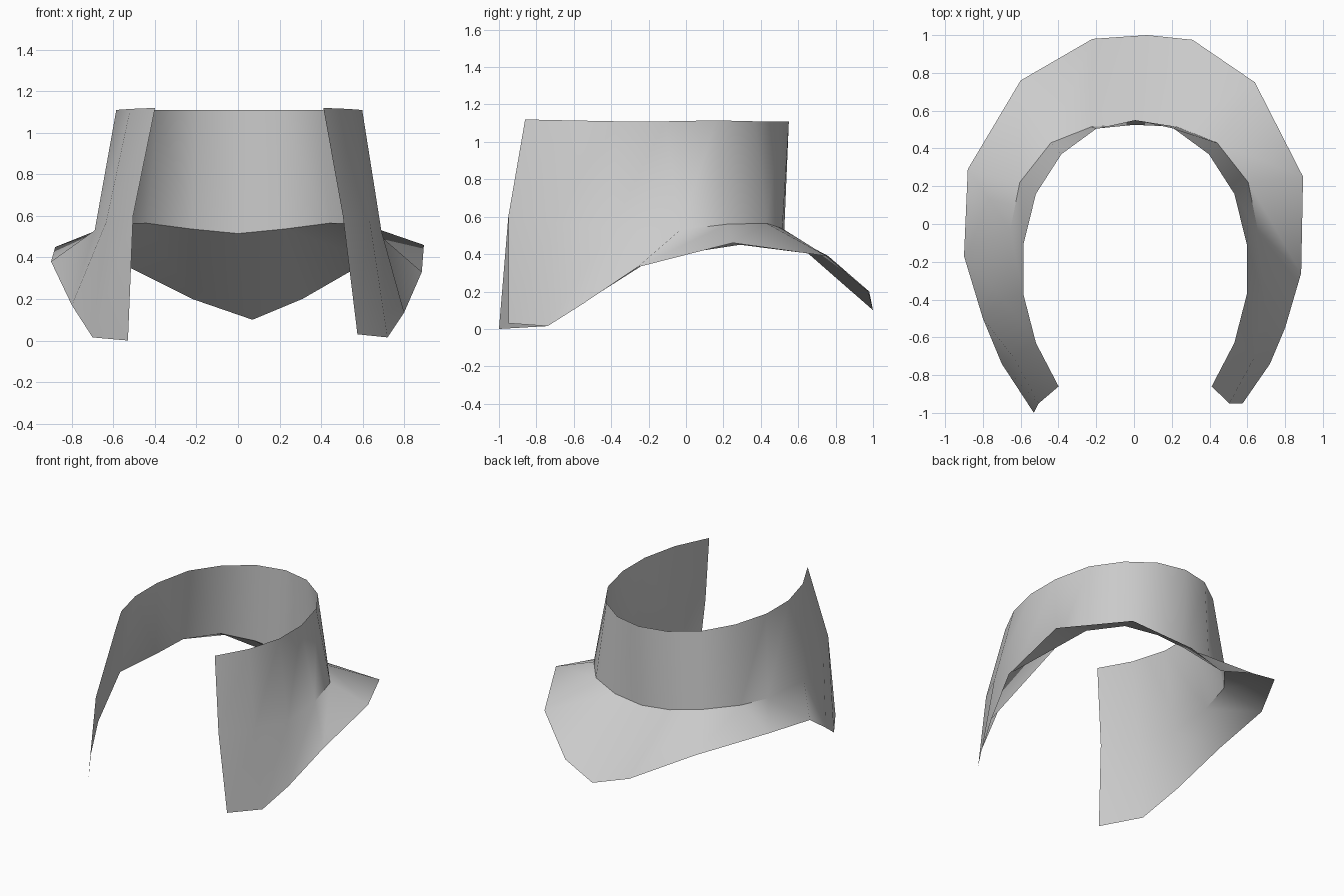
import bpy, bmesh, math

if "Cube" in bpy.data.objects:
    bpy.data.objects.remove(bpy.data.objects["Cube"])

# Half rings, from the back centre round to the front edge (mirrored in x)
TOP = [(0, .55, 1.11), (.205, .505, 1.11), (.39, .37, 1.11), (.525, .16, 1.115),
       (.592, -.11, 1.11), (.592, -.37, 1.11), (.525, -.63, 1.115), (.405, -.86, 1.12)]
CREASE = [(0, .525, .515), (.225, .515, .537), (.44, .43, .565), (.605, .22, .56),
          (.655, -.03, .53), (.69, -.40, .53), (.635, -.71, .57), (.505, -.95, .60)]
# Flared lower rim, slightly uneven, from the left front round to the right front
RIM = [(-.53, -1, 0), (-.70, -.74, .015), (-.80, -.50, .17), (-.90, -.17, .38),
       (-.88, .29, .45), (-.60, .76, .39), (-.22, .98, .20), (.07, 1, .10),
       (.31, .975, .20), (.64, .75, .39), (.895, .25, .46), (.885, -.26, .33),
       (.80, -.55, .135), (.72, -.74, .015), (.575, -.95, .03)]


def full_ring(half, shift=0):
    left = [(-x, y, z) for x, y, z in reversed(half[1:])]
    return [(x + shift, y, z) for x, y, z in left + half]


# Guard: an open sheet with an upright wall above a flared skirt
bm = bmesh.new()
rings = [[bm.verts.new(p) for p in ring]
         for ring in (full_ring(TOP, .006), full_ring(CREASE), RIM)]
for upper, lower in zip(rings, rings[1:]):
    for i in range(len(upper) - 1):
        bm.faces.new((upper[i], upper[i + 1], lower[i + 1], lower[i]))
mesh = bpy.data.meshes.new("neck_guard")
bm.to_mesh(mesh)
bm.free()

guard = bpy.data.objects.new("neck_guard", mesh)
bpy.context.collection.objects.link(guard)
grey = bpy.data.materials.new("light_grey")
grey.diffuse_color = (.6, .6, .6, 1)
grey.use_nodes = True
grey.node_tree.nodes["Principled BSDF"].inputs["Base Color"].default_value = grey.diffuse_color
mesh.materials.append(grey)

# Smooth wall and skirt, sharp crease between them at the back
bpy.context.view_layer.objects.active = guard
guard.select_set(True)
bpy.ops.object.shade_smooth_by_angle(angle=math.radians(40))
